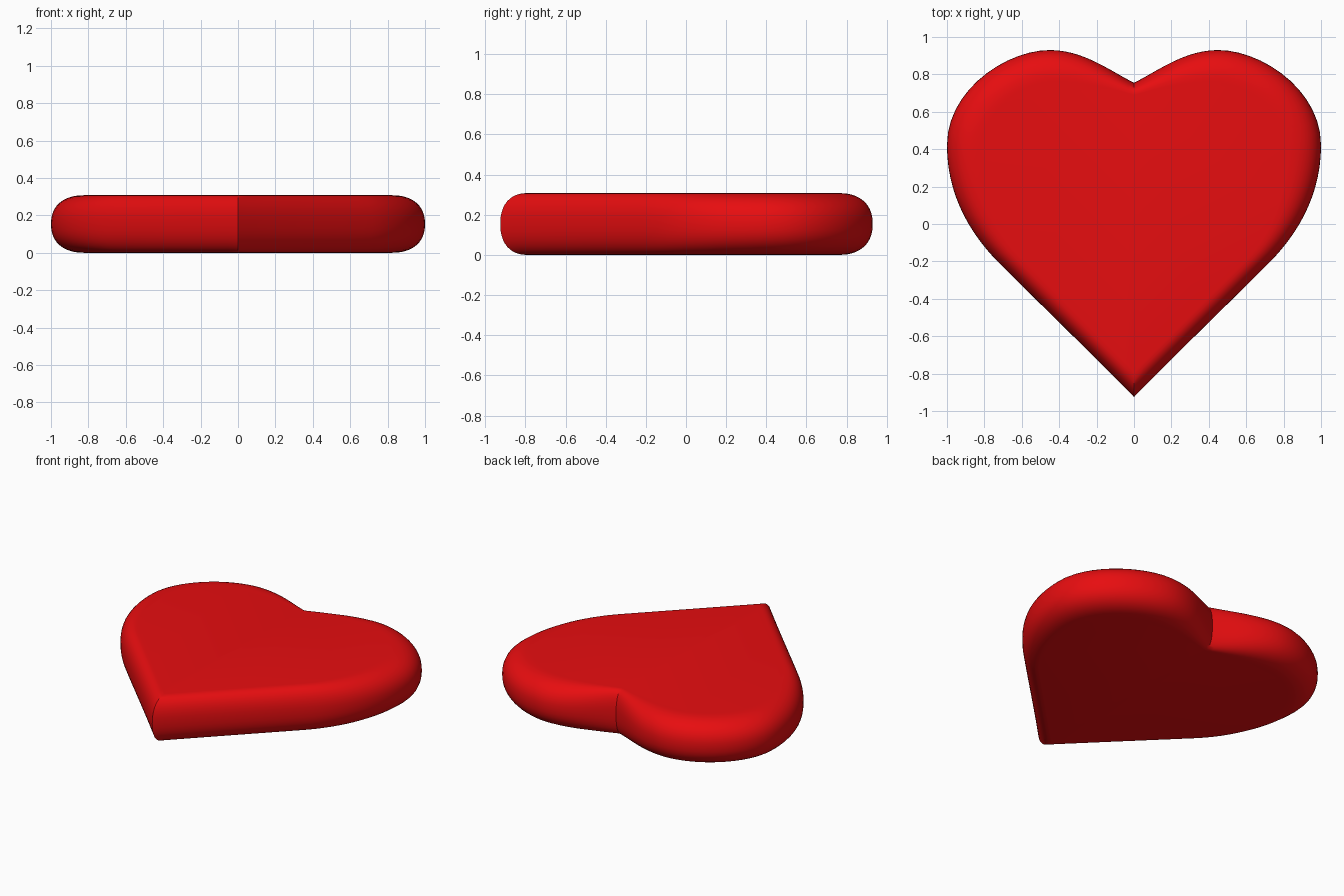
import bpy, bmesh, math
from mathutils import Vector
from mathutils.geometry import interpolate_bezier

if "Cube" in bpy.data.objects:
    bpy.data.objects.remove(bpy.data.objects["Cube"])

HEIGHT, STEPS, POWER = 0.308, 20, 2.3


def half_outline(ctrl, n=14):
    """Right half of a heart, tip to notch, from chained cubic Bezier points."""
    pts = [Vector((*ctrl[0], 0))]
    for k in range(0, len(ctrl) - 1, 3):
        a, b, c, d = (Vector((*p, 0)) for p in ctrl[k:k + 4])
        pts += interpolate_bezier(a, b, c, d, n)[1:]
    return pts


# Widest outline at mid height, and the outline of the flat top and bottom
outer = half_outline([(0, -.925), (.25, -.67), (.5, -.43), (.72, -.21),
                      (.88, -.05), (1, .16), (1, .42),
                      (1, .72), (.68, .93), (.45, .93),
                      (.27, .93), (.13, .82), (0, .755)])
inner = half_outline([(0, -.79), (.22, -.57), (.43, -.36), (.62, -.17),
                      (.74, -.04), (.82, .16), (.82, .39),
                      (.82, .60), (.60, .76), (.43, .76),
                      (.27, .76), (.13, .725), (0, .69)])

# Pillowed rim: blend between the outlines along a rounded section
bm = bmesh.new()
rings = []
for i in range(STEPS + 1):
    t = math.pi * i / STEPS
    c = math.cos(t)
    out = max(math.sin(t), 0) ** (2 / POWER)
    z = HEIGHT / 2 * (1 - math.copysign(abs(c) ** (2 / POWER), c))
    rings.append([bm.verts.new((*q.lerp(p, out).xy, z)) for p, q in zip(outer, inner)])
for lo, hi in zip(rings, rings[1:]):
    for j in range(len(lo) - 1):
        bm.faces.new((lo[j], lo[j + 1], hi[j + 1], hi[j]))

# Flat bottom and top
bm.faces.new(rings[0][::-1])
bm.faces.new(rings[-1])

mesh = bpy.data.meshes.new("heart")
bm.to_mesh(mesh)
bm.free()
heart = bpy.data.objects.new("heart", mesh)
bpy.context.collection.objects.link(heart)
bpy.context.view_layer.objects.active = heart
heart.select_set(True)

# Left half by mirroring, with sharp seams at tip and notch
mirror = heart.modifiers.new("mirror", 'MIRROR')
mirror.use_clip = True
bpy.ops.object.modifier_apply(modifier=mirror.name)
bpy.ops.object.shade_smooth_by_angle(angle=math.radians(35))

red = bpy.data.materials.new("red")
red.diffuse_color = (0.8, 0.004, 0.005, 1)
red.use_nodes = True
red.node_tree.nodes["Principled BSDF"].inputs["Base Color"].default_value = red.diffuse_color
mesh.materials.append(red)
